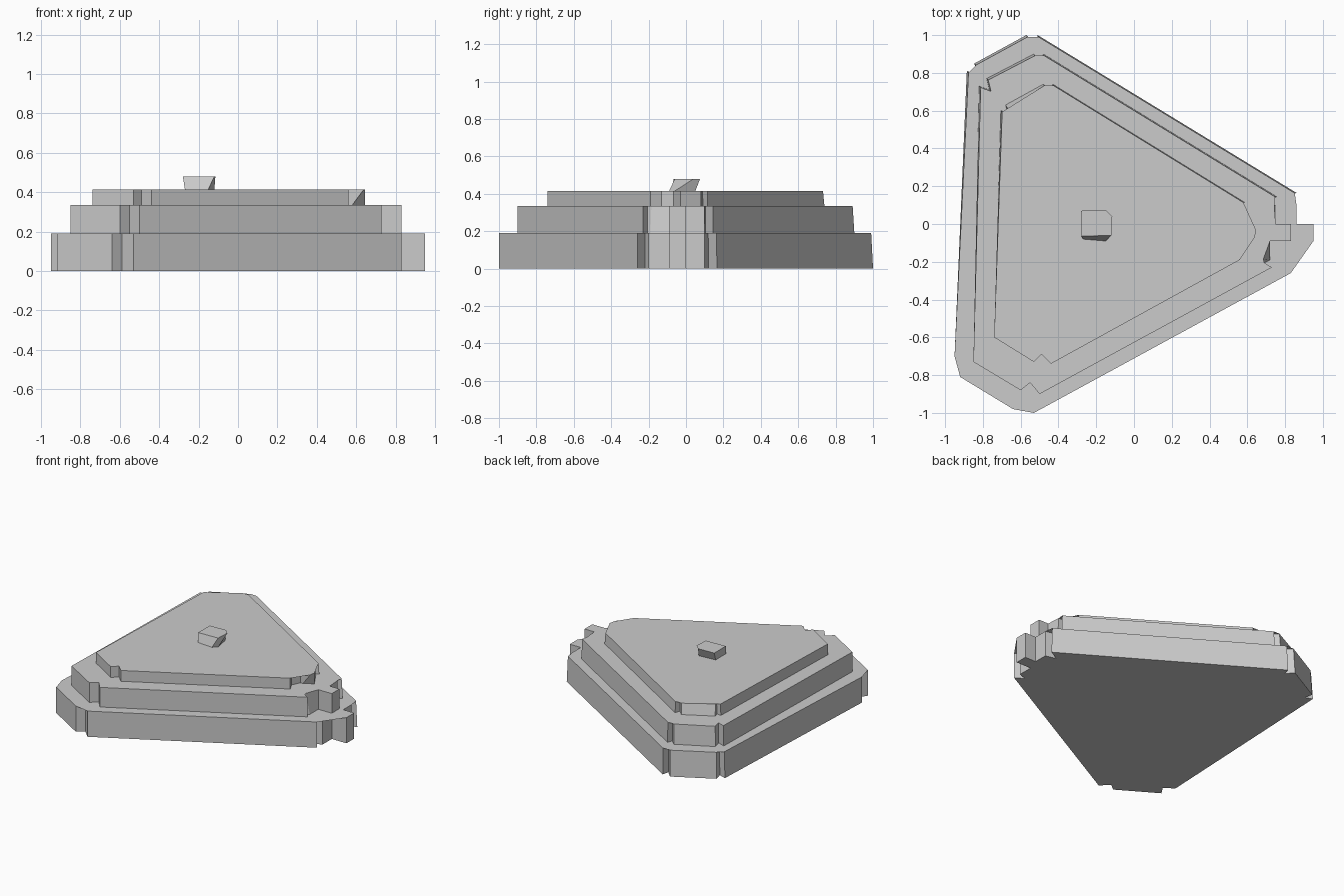
import bpy, bmesh


def prism(name, outline, z0, z1, lean=0.99):
    """Extrude a counter-clockwise outline; a 4-value point also gives its own top position.
    The rear half leans slightly inward towards the top."""
    bm = bmesh.new()
    low, high = [], []
    for p in outline:
        x, y = p[:2]
        k = lean if y > 0.06 else 1.0
        tx, ty = p[2:] if len(p) == 4 else (x * k, y * k)
        low.append(bm.verts.new((x, y, z0)))
        high.append(bm.verts.new((tx, ty, z1)))
    n = len(outline)
    bm.faces.new(low[::-1])
    bm.faces.new(high)
    for i in range(n):
        j = (i + 1) % n
        bm.faces.new((low[i], low[j], high[j], high[i]))
    bmesh.ops.triangulate(bm, faces=[f for f in bm.faces if len(f.verts) > 4])
    bmesh.ops.recalc_face_normals(bm, faces=bm.faces)
    mesh = bpy.data.meshes.new(name)
    bm.to_mesh(mesh)
    bm.free()
    ob = bpy.data.objects.new(name, mesh)
    bpy.context.collection.objects.link(ob)
    return ob


# Bottom step: truncated triangle with notched corners and a square tab
prism("bottom_step", [
    (-0.53, -1.0), (0.83, -0.26), (0.77, -0.22), (0.83, -0.20),
    (0.83, -0.09), (0.95, -0.09), (0.95, 0), (0.86, 0), (0.86, 0.10, 0.86, 0.10),
    (0.78, 0.12), (0.86, 0.165), (-0.51, 1.0), (-0.52, 0.95), (-0.57, 1.0),
    (-0.845, 0.85), (-0.83, 0.79), (-0.885, 0.81), (-0.95, -0.70),
    (-0.88, -0.75), (-0.92, -0.81), (-0.64, -0.98), (-0.59, -0.94)], 0, 0.19)

# Middle step
prism("middle_step", [
    (-0.50, -0.90), (0.73, -0.23), (0.69, -0.205), (0.72, -0.19, 0.685, -0.185),
    (0.72, -0.09), (0.83, -0.09), (0.83, 0), (0.75, 0), (0.75, 0.10),
    (0.68, 0.105), (0.755, 0.145), (-0.48, 0.90), (-0.49, 0.86), (-0.53, 0.90),
    (-0.78, 0.77), (-0.765, 0.71), (-0.82, 0.73), (-0.85, -0.73),
    (-0.60, -0.88), (-0.55, -0.84)], 0.19, 0.335)

# Top step with chipped corner
prism("top_step", [
    (-0.44, -0.74), (0.56, -0.19), (0.53, -0.13), (0.56, -0.07),
    (0.58, -0.07, 0.64, -0.07), (0.645, -0.03), (0.58, 0.08),
    (0.52, 0.09), (0.585, 0.115), (-0.43, 0.74), (-0.44, 0.70), (-0.48, 0.74),
    (-0.68, 0.63, -0.66, 0.60), (-0.67, 0.595), (-0.705, 0.60),
    (-0.74, -0.60), (-0.53, -0.73), (-0.49, -0.69)], 0.335, 0.415)

# Small skewed stud on top
prism("stud", [
    (-0.27, -0.08, -0.28, -0.065), (-0.15, -0.09, -0.12, -0.06),
    (-0.12, -0.06, -0.115, 0.04), (-0.14, 0.05, -0.15, 0.075),
    (-0.27, 0.04, -0.28, 0.07)], 0.415, 0.48)
